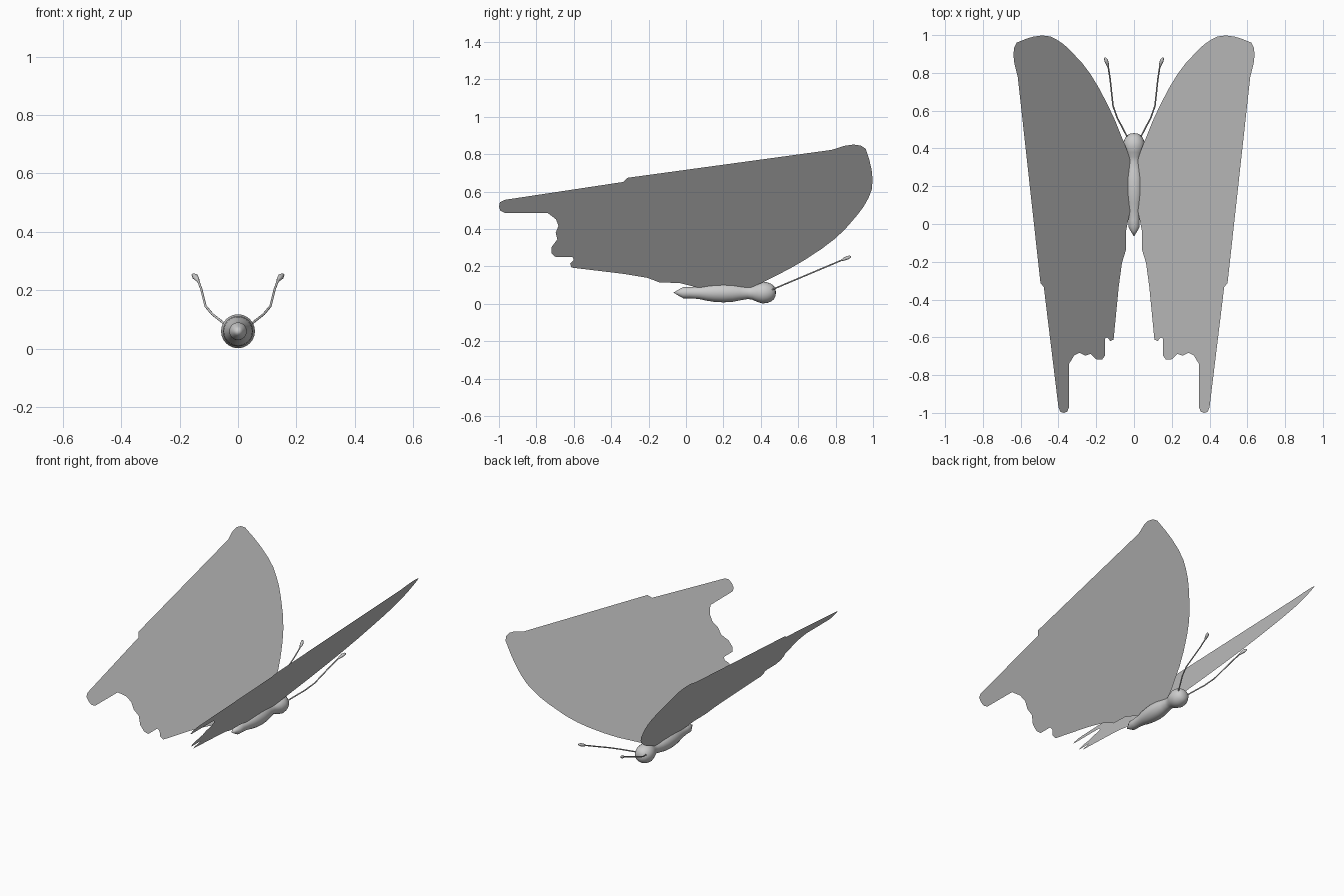
import bpy, bmesh, math

AXIS_Z = 0.06      # height of the body axis, where both wing planes meet
SLOPE = 1.24       # rise of each wing per unit of x

# Wing outline seen from the side (y, z): outer edge, leading edge, root, ragged trailing edge, tail
WING = [(0.778, 0.823), (0.848, 0.845), (0.895, 0.852), (0.935, 0.846), (0.96, 0.83),
        (0.98, 0.77), (0.992, 0.72), (0.998, 0.663), (0.993, 0.61), (0.976, 0.567),
        (0.95, 0.52), (0.917, 0.476), (0.848, 0.396), (0.79, 0.343), (0.725, 0.294),
        (0.64, 0.238), (0.553, 0.187), (0.404, 0.112), (0.33, 0.08), (0.1, 0.08),
        (0.05, 0.09), (-0.035, 0.112), (-0.14, 0.114), (-0.206, 0.139), (-0.33, 0.16),
        (-0.612, 0.194), (-0.62, 0.215), (-0.6, 0.235), (-0.607, 0.251), (-0.698, 0.251),
        (-0.718, 0.27), (-0.718, 0.305), (-0.688, 0.345), (-0.697, 0.38), (-0.682, 0.417),
        (-0.695, 0.452), (-0.74, 0.486), (-0.97, 0.487), (-0.993, 0.498), (-1.0, 0.52),
        (-0.995, 0.543), (-0.97, 0.556), (-0.334, 0.652), (-0.313, 0.674)]


def add_object(name, bm):
    mesh = bpy.data.meshes.new(name)
    bm.to_mesh(mesh)
    bm.free()
    obj = bpy.data.objects.new(name, mesh)
    bpy.context.collection.objects.link(obj)
    return obj


def wing(name, side):
    bm = bmesh.new()
    verts = [bm.verts.new((side * (z - AXIS_Z) / SLOPE, y, z)) for y, z in WING]
    face = bm.faces.new(verts)
    face.normal_update()
    if face.normal.z < 0:
        face.normal_flip()
    bmesh.ops.triangulate(bm, faces=[face])
    return add_object(name, bm)


def antenna(name, side):
    # x, y, thickness along one feeler, ending in a small club
    path = [(0.03, 0.45, 0.004), (0.06, 0.508, 0.004), (0.088, 0.56, 0.004),
            (0.111, 0.625, 0.004), (0.117, 0.68, 0.004), (0.126, 0.765, 0.004),
            (0.136, 0.83, 0.004), (0.14, 0.845, 0.008), (0.147, 0.865, 0.01),
            (0.153, 0.878, 0.006), (0.154, 0.882, 0.001)]
    curve = bpy.data.curves.new(name, 'CURVE')
    curve.dimensions = '3D'
    curve.bevel_depth = 1.0
    curve.bevel_resolution = 2
    curve.use_fill_caps = True
    spline = curve.splines.new('POLY')
    spline.points.add(len(path) - 1)
    for p, (x, y, r) in zip(spline.points, path):
        p.co = (side * x, y, 0.075 + (y - 0.457) * 0.422, 1)
        p.radius = r
    obj = bpy.data.objects.new(name, curve)
    bpy.context.collection.objects.link(obj)


# Body: turned profile (y, radius) from tail tip to head
PROFILE = [(-0.067, 0), (-0.04, 0.016), (-0.015, 0.03), (0.02, 0.03), (0.07, 0.034),
           (0.11, 0.043), (0.15, 0.049), (0.2, 0.052), (0.25, 0.049), (0.29, 0.041),
           (0.33, 0.034), (0.355, 0.038), (0.38, 0.049), (0.41, 0.058), (0.435, 0.055),
           (0.455, 0.047), (0.47, 0.036), (0.478, 0.02), (0.481, 0)]
bm = bmesh.new()
pts = [bm.verts.new((0, y, AXIS_Z + r)) for y, r in PROFILE]
edges = [bm.edges.new(pair) for pair in zip(pts, pts[1:])]
bmesh.ops.spin(bm, geom=pts + edges, cent=(0, 0, AXIS_Z), axis=(0, 1, 0),
               angle=math.tau, steps=24)
bmesh.ops.remove_doubles(bm, verts=bm.verts, dist=0.0005)
bmesh.ops.recalc_face_normals(bm, faces=bm.faces)
for f in bm.faces:
    f.smooth = True
add_object("body", bm)

# Mirrored wings and antennae
for label, side in (("right", 1), ("left", -1)):
    wing(label + "_wing", side)
    antenna(label + "_antenna", side)
